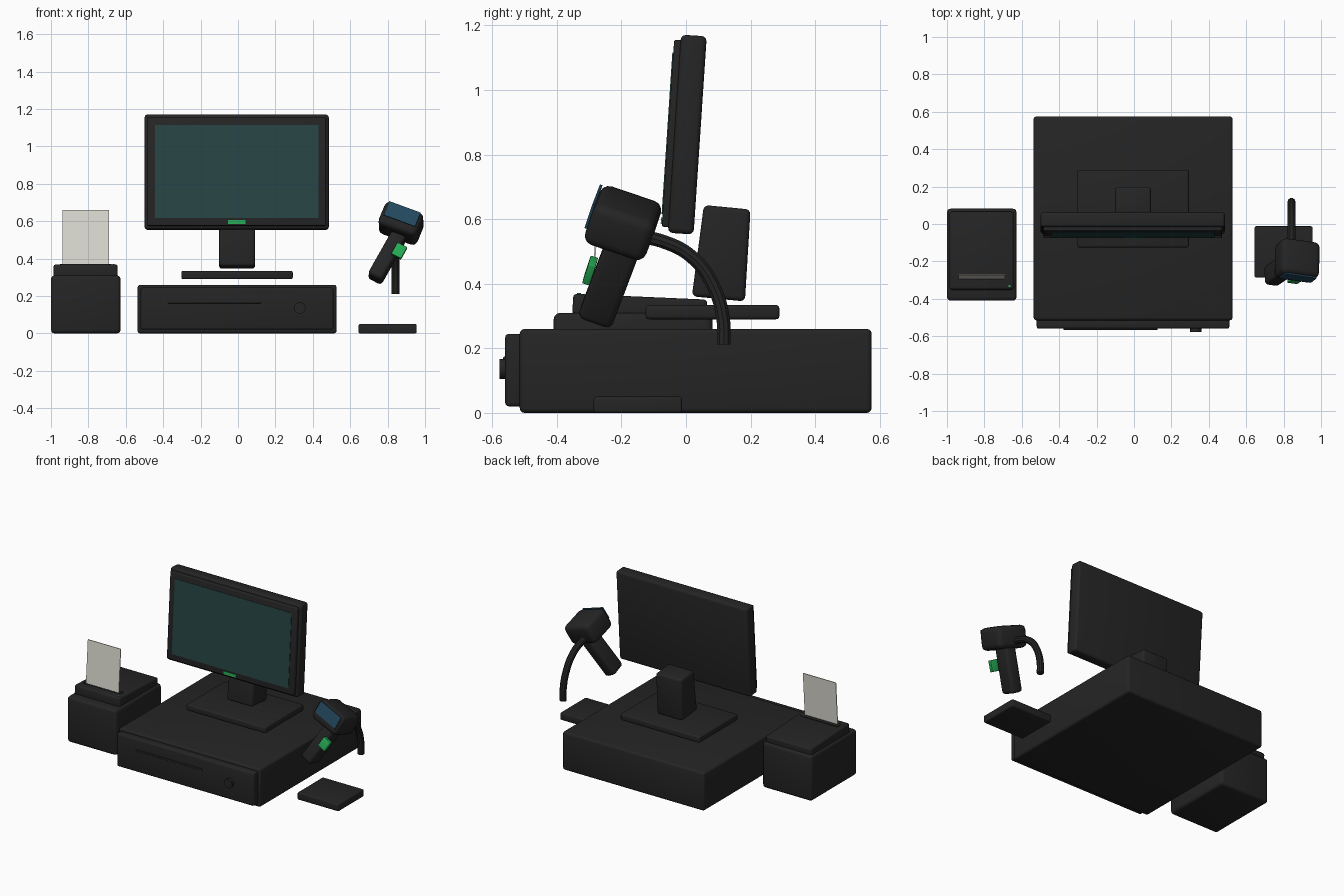
import bpy, bmesh
from math import radians
from mathutils import Euler, Matrix, Vector

cube = bpy.data.objects.get("Cube")
if cube:
    bpy.data.objects.remove(cube, do_unlink=True)


def material(name, rgb):
    mat = bpy.data.materials.new(name)
    mat.use_nodes = True
    mat.diffuse_color = (*rgb, 1)
    mat.node_tree.nodes["Principled BSDF"].inputs["Base Color"].default_value = (*rgb, 1)
    return mat


charcoal = material("charcoal", (0.018, 0.018, 0.018))
screen_teal = material("screen_teal", (0.02, 0.057, 0.057))
display_blue = material("display_blue", (0.017, 0.065, 0.11))
green = material("green", (0.02, 0.40, 0.09))
paper_white = material("paper_white", (0.74, 0.73, 0.66))


def finish(name, bm, mat, location, tilt):
    mesh = bpy.data.meshes.new(name)
    bm.to_mesh(mesh)
    bm.free()
    mesh.materials.append(mat)
    obj = bpy.data.objects.new(name, mesh)
    bpy.context.collection.objects.link(obj)
    obj.location = location
    obj.rotation_euler = [radians(a) for a in tilt]
    bpy.ops.object.select_all(action='DESELECT')
    obj.select_set(True)
    bpy.context.view_layer.objects.active = obj
    bpy.ops.object.shade_smooth_by_angle(angle=radians(35))
    return obj


def box(name, size, location, bevel=0.0, mat=charcoal, tilt=(0, 0, 0), taper=1.0):
    """Rounded box; taper narrows the depth at the top."""
    bm = bmesh.new()
    bmesh.ops.create_cube(bm, size=1, matrix=Matrix.Diagonal((*size, 1)))
    for v in bm.verts:
        if v.co.z > 0:
            v.co.y *= taper
    if bevel:
        bmesh.ops.bevel(bm, geom=bm.edges[:], offset=bevel, segments=3,
                        profile=0.5, affect='EDGES', clamp_overlap=True)
    return finish(name, bm, mat, location, tilt)


def span(name, x, y, z, bevel=0.0, mat=charcoal):
    """Upright box given by its low and high limits."""
    limits = (x, y, z)
    return box(name, [b - a for a, b in limits], [(a + b) / 2 for a, b in limits], bevel, mat)


def on(centre, tilt, offset):
    """Point given in the frame of a tilted part."""
    turn = Euler([radians(a) for a in tilt]).to_matrix()
    return Vector(centre) + turn @ Vector(offset)


# Cash drawer
span("cash_drawer", (-0.537, 0.527), (-0.515, 0.575), (0, 0.26), 0.015)
span("drawer_front", (-0.52, 0.51), (-0.56, -0.505), (0.02, 0.245), 0.012)
span("drawer_slot", (-0.377, 0.126), (-0.566, -0.555), (0.161, 0.174), 0.003)
bm = bmesh.new()
bmesh.ops.create_cone(bm, cap_ends=True, segments=24, radius1=0.031, radius2=0.031, depth=0.03)
finish("drawer_lock", bm, charcoal, (0.33, -0.563, 0.136), (90, 0, 0))

# Monitor stand
span("stand_base", (-0.303, 0.293), (-0.125, 0.289), (0.29, 0.334), 0.01)
box("stand_neck", (0.192, 0.165, 0.285), (-0.005, 0.114, 0.495), 0.015,
    tilt=(-5.5, 0, 0), taper=0.88)

# Monitor
lean = (-3.8, 0, 0)
middle = (-0.007, 0.004, 0.862)
box("monitor_body", (0.985, 0.08, 0.615), middle, 0.016, tilt=lean)
box("monitor_bezel", (0.955, 0.03, 0.58), on(middle, lean, (0, -0.045, 0)), 0.006, tilt=lean)
box("monitor_screen", (0.876, 0.004, 0.5), on(middle, lean, (0, -0.061, 0.0)),
    mat=screen_teal, tilt=lean)
box("monitor_light", (0.094, 0.006, 0.02), on(middle, lean, (0, -0.061, -0.271)),
    mat=green, tilt=lean)

# Receipt printer
span("printer_body", (-1.0, -0.628), (-0.41, 0.082), (0, 0.31), 0.02)
slope = (-2.5, 0, 0)
lid = (-0.815, -0.143, 0.325)
box("printer_lid", (0.342, 0.416, 0.07), lid, 0.012, tilt=slope)
box("printer_slot", (0.275, 0.032, 0.008), on(lid, slope, (0, -0.138, 0.035)), tilt=slope)
box("printer_light", (0.012, 0.012, 0.006), on(lid, slope, (0.149, -0.19, 0.035)),
    mat=green, tilt=slope)
box("receipt_paper", (0.247, 0.005, 0.31), (-0.814, -0.281, 0.505), mat=paper_white,
    tilt=(-4, 0, 0))

# Scanner pad
span("scanner_pad", (0.645, 0.955), (-0.286, -0.012), (0, 0.05), 0.008)

# Hand scanner
aim = (-20, 20, -8)
head = (0.872, -0.195, 0.588)
box("scanner_head", (0.22, 0.2, 0.14), head, 0.03, tilt=aim)
box("scanner_display", (0.18, 0.008, 0.083), on(head, aim, (0, -0.103, 0.02)),
    mat=display_blue, tilt=aim)
box("scanner_handle", (0.085, 0.11, 0.3), (0.8, -0.234, 0.414), 0.02, tilt=(-22, 27, -8))
box("scanner_trigger", (0.06, 0.024, 0.072), (0.862, -0.297, 0.441), 0.003,
    mat=green, tilt=(-20, 27, -8))

# Curved scanner arm
curve = bpy.data.curves.new("scanner_arm", 'CURVE')
curve.dimensions = '3D'
curve.bevel_depth = 0.022
curve.bevel_resolution = 3
curve.use_fill_caps = True
curve.resolution_u = 8
path = [(-0.16, 0.548), (-0.075, 0.532), (0.018, 0.483), (0.085, 0.392), (0.115, 0.29), (0.117, 0.212)]
spline = curve.splines.new('BEZIER')
spline.bezier_points.add(len(path) - 1)
for point, (y, z) in zip(spline.bezier_points, path):
    point.co = (0.842, y, z)
    point.handle_left_type = point.handle_right_type = 'AUTO'
curve.materials.append(charcoal)
arm = bpy.data.objects.new("scanner_arm", curve)
bpy.context.collection.objects.link(arm)
bpy.ops.object.select_all(action='DESELECT')
arm.select_set(True)
bpy.context.view_layer.objects.active = arm
bpy.ops.object.convert(target='MESH')
bpy.ops.object.shade_smooth_by_angle(angle=radians(35))
